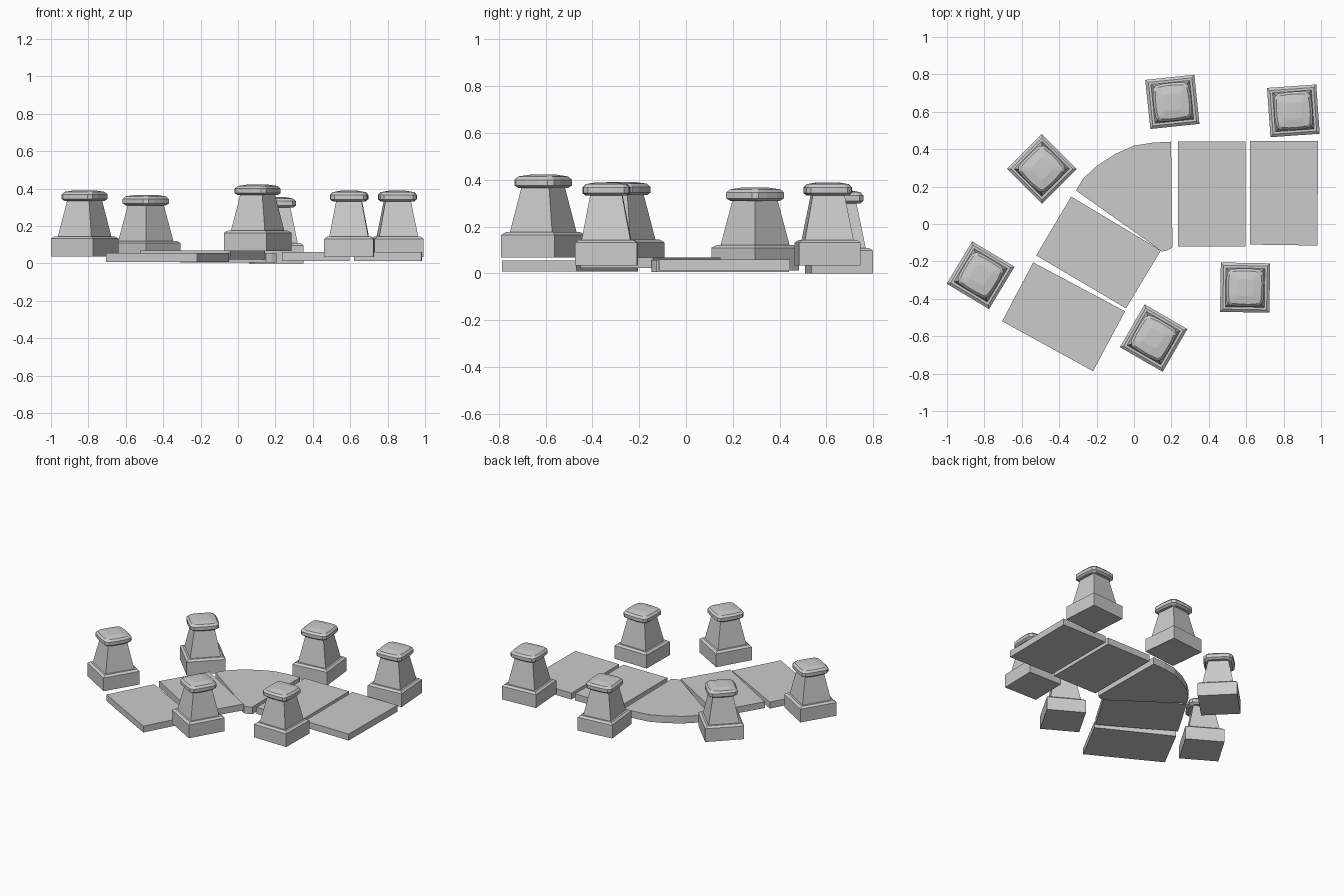
import bpy, bmesh
from math import cos, sin, pi, radians
from mathutils import Matrix

if "Cube" in bpy.data.objects:
    bpy.data.objects.remove(bpy.data.objects["Cube"])

stone = bpy.data.materials.new("grey_stone")
stone.use_nodes = True
GREY = (0.6, 0.6, 0.6, 1)
stone.diffuse_color = GREY
stone.node_tree.nodes["Principled BSDF"].inputs["Base Color"].default_value = GREY


def finish(bm, name, matrix=None):
    bmesh.ops.recalc_face_normals(bm, faces=bm.faces)
    mesh = bpy.data.meshes.new(name)
    bm.to_mesh(mesh)
    bm.free()
    mesh.materials.append(stone)
    obj = bpy.data.objects.new(name, mesh)
    bpy.context.collection.objects.link(obj)
    if matrix:
        obj.matrix_world = matrix
    return obj


def loft(bm, rings):
    """Join stacked outlines into a closed solid."""
    loops = [[bm.verts.new(p) for p in ring] for ring in rings]
    n = len(loops[0])
    for low, high in zip(loops, loops[1:]):
        for i in range(n):
            j = (i + 1) % n
            bm.faces.new((low[i], low[j], high[j], high[i]))
    bm.faces.new(loops[0][::-1])
    bm.faces.new(loops[-1])


def square(r, z):
    return [(r * x, r * y, z) for x, y in ((-1, -1), (1, -1), (1, 1), (-1, 1))]


def cushion(r, z):
    """Square outline with bulging sides and cut corners."""
    side = [(0.95, -0.76), (1, -0.3), (1, 0.3), (0.95, 0.76)]
    pts = []
    for k in range(4):
        c, s = cos(k * pi / 2), sin(k * pi / 2)
        pts += [(r * (c * x - s * y), r * (s * x + c * y), z) for x, y in side]
    return pts


def pillar(name, x, y, z, angle):
    place = Matrix.Translation((x, y, z)) @ Matrix.Rotation(radians(angle), 4, "Z")
    bm = bmesh.new()
    # plinth with a chamfered top edge
    loft(bm, [square(0.132, 0), square(0.132, 0.097), square(0.117, 0.109)])
    # tapered shaft
    loft(bm, [square(0.105, 0.105), square(0.067, 0.306)])
    # domed cap
    loft(bm, [cushion(r, h) for r, h in
              ((0.088, 0.298), (0.102, 0.309), (0.102, 0.333), (0.089, 0.347), (0.045, 0.355))])
    finish(bm, name, place)


def slab(name, outline, z0, z1):
    bm = bmesh.new()
    loft(bm, [[(x, y, z) for x, y in outline] for z in (z0, z1)])
    finish(bm, name)


# paving slabs along the bend
slab("paving_slab_east_end", [(0.62, -0.11), (0.98, -0.115), (0.985, 0.445), (0.62, 0.445)], 0.013, 0.06)
slab("paving_slab_east", [(0.235, -0.12), (0.595, -0.12), (0.595, 0.44), (0.235, 0.44)], 0.012, 0.06)
slab("paving_corner", [(0.15, -0.147), (0.18, -0.14), (0.206, -0.125), (0.198, 0.44), (0.1, 0.435),
                       (0, 0.419), (-0.1, 0.375), (-0.2, 0.31), (-0.27, 0.245), (-0.31, 0.179)], 0.005, 0.057)
slab("paving_slab_west", [(-0.043, -0.451), (0.144, -0.141), (-0.336, 0.147), (-0.523, -0.168)], 0.022, 0.068)
slab("paving_slab_west_end", [(-0.219, -0.787), (-0.048, -0.467), (-0.539, -0.205), (-0.705, -0.52)], 0.008, 0.055)

# pillars on both sides of the path
pillar("pillar_back_middle", 0.205, 0.653, 0.0, 6)
pillar("pillar_back_left", 0.852, 0.605, 0.034, 4)
pillar("pillar_back_right", -0.493, 0.295, 0.012, 45)
pillar("pillar_right", -0.82, -0.274, 0.036, -31)
pillar("pillar_front_middle", 0.105, -0.61, 0.067, -30)
pillar("pillar_front_left", 0.594, -0.34, 0.034, -1)
